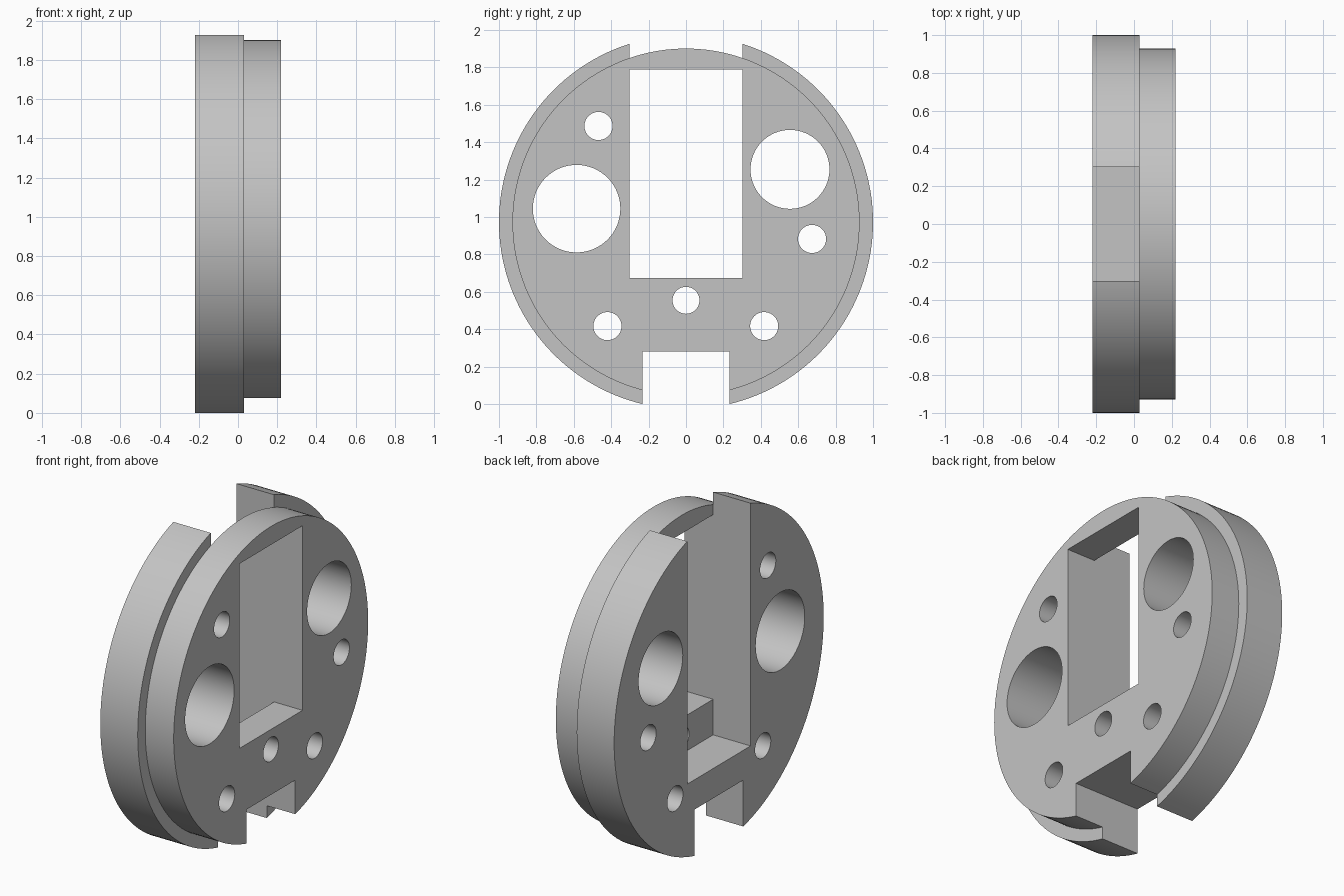
import bpy, bmesh, math

if "Cube" in bpy.data.objects:
    bpy.data.objects.remove(bpy.data.objects["Cube"])

ZC = 0.973          # height of the disc axis
X0, X1, X2 = -0.22, 0.03, 0.22   # back face, step, front face

grey = bpy.data.materials.new("grey")
grey.diffuse_color = (0.55, 0.55, 0.55, 1)
grey.use_nodes = True
grey.node_tree.nodes["Principled BSDF"].inputs["Base Color"].default_value = grey.diffuse_color


def lathe(name, rings, y=0.0, z=0.0, n=64):
    """Closed solid around the x axis from (x, radius) rings."""
    bm = bmesh.new()
    loops = []
    for x, r in rings:
        loops.append([bm.verts.new((x, y + r * math.cos(2 * math.pi * i / n),
                                    z + r * math.sin(2 * math.pi * i / n))) for i in range(n)])
    for a, b in zip(loops, loops[1:]):
        for i in range(n):
            j = (i + 1) % n
            bm.faces.new((a[i], a[j], b[j], b[i]))
    bm.faces.new(loops[0])
    bm.faces.new(loops[-1])
    return finish(name, bm)


def box(name, x, y, z):
    """Box from (min, max) ranges."""
    bm = bmesh.new()
    bmesh.ops.create_cube(bm, size=1)
    for v in bm.verts:
        v.co = [r[0] if c < 0 else r[1] for c, r in zip(v.co, (x, y, z))]
    return finish(name, bm)


def finish(name, bm):
    bmesh.ops.recalc_face_normals(bm, faces=bm.faces)
    me = bpy.data.meshes.new(name)
    bm.to_mesh(me)
    bm.free()
    me.materials.append(grey)
    ob = bpy.data.objects.new(name, me)
    bpy.context.collection.objects.link(ob)
    return ob


# Stepped disc: wide flange at the back, narrower boss at the front
disc = lathe("stepped_disc", [(X0, 1), (X1, 1), (X1, 0.928), (X2, 0.928)], z=ZC, n=160)

# Open slot in the flange, window in the boss, notch at the bottom
cutters = [
    box("slot_cutter", (-0.4, X1), (-0.302, 0.302), (0.46, 2.2)),
    box("window_cutter", (0.0, 0.4), (-0.302, 0.302), (0.675, 1.79)),
    box("notch_cutter", (-0.4, 0.4), (-0.232, 0.232), (-0.2, 0.28)),
]

# Round through holes: y, z, radius
for y, z, r in [(-0.585, 1.045, 0.234), (0.556, 1.255, 0.211),
                (-0.468, 1.487, 0.075), (0.674, 0.883, 0.075),
                (-0.42, 0.417, 0.075), (0.418, 0.417, 0.075),
                (0.0, 0.555, 0.072)]:
    cutters.append(lathe("hole_cutter", [(-0.4, r), (0.4, r)], y, z))

bpy.context.view_layer.objects.active = disc
disc.select_set(True)
for c in cutters:
    m = disc.modifiers.new("cut", "BOOLEAN")
    m.operation = "DIFFERENCE"
    m.solver = "EXACT"
    m.object = c
    bpy.ops.object.modifier_apply(modifier=m.name)
for c in cutters:
    bpy.data.objects.remove(c)

bpy.ops.object.shade_smooth_by_angle(angle=math.radians(30))
